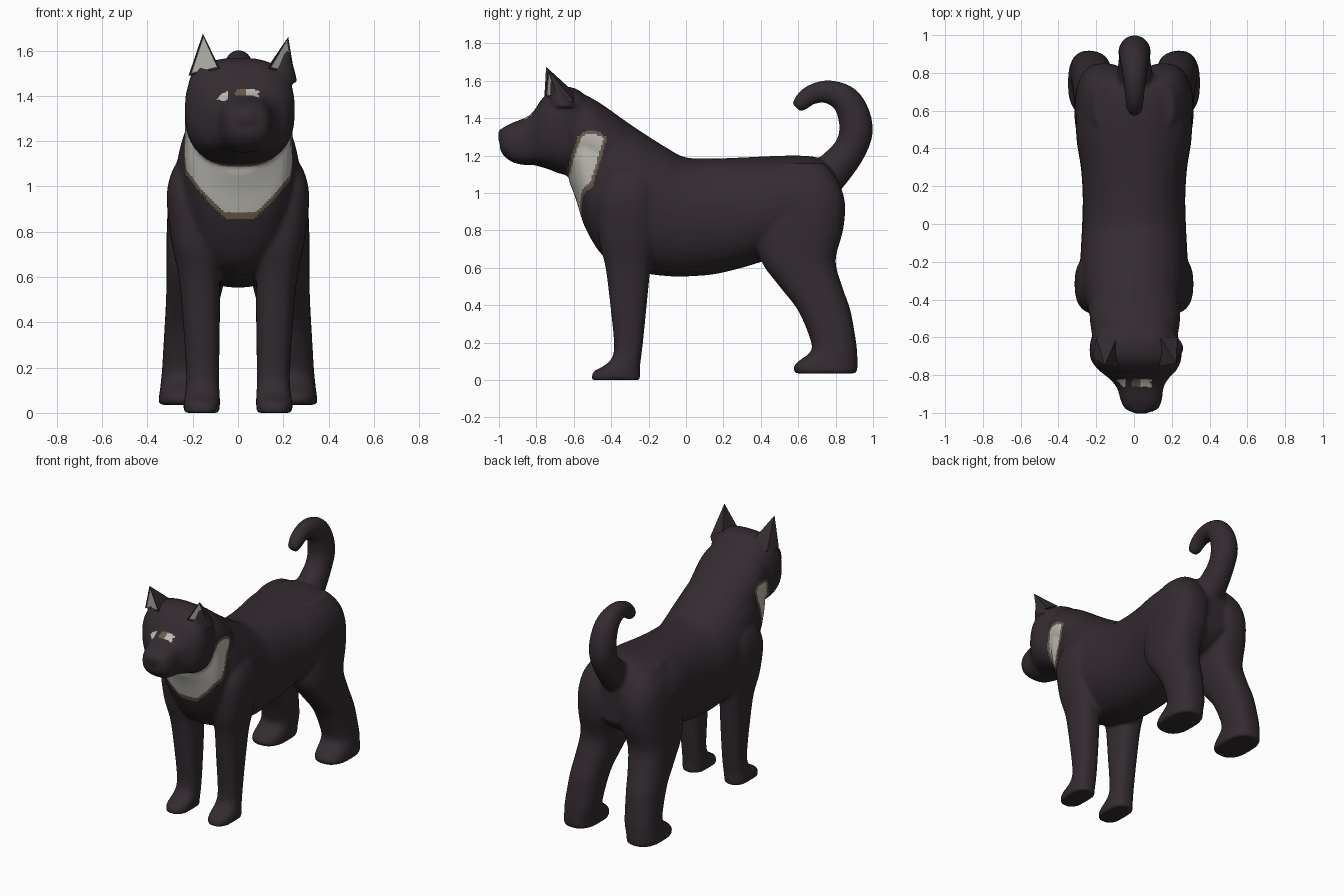
import bpy, bmesh, math
from mathutils import Vector

if "Cube" in bpy.data.objects:
    bpy.data.objects.remove(bpy.data.objects["Cube"])


def material(name, rgb):
    m = bpy.data.materials.new(name)
    m.diffuse_color = (*rgb, 1)
    m.use_nodes = True
    m.node_tree.nodes["Principled BSDF"].inputs["Base Color"].default_value = m.diffuse_color
    return m


DARK = material("dark fur", (0.033, 0.024, 0.030))
WHITE = material("pale fur", (0.50, 0.49, 0.45))
TAN = material("tan fur", (0.14, 0.11, 0.075))


def smooth_stations(rows, steps=4):
    """Catmull-Rom interpolation of station rows."""
    out = []
    for i in range(len(rows) - 1):
        p = [rows[max(i - 1, 0)], rows[i], rows[i + 1], rows[min(i + 2, len(rows) - 1)]]
        for s in range(steps):
            t = s / steps
            out.append([0.5 * (2 * b + (c - a) * t + (2 * a - 5 * b + 4 * c - d) * t * t
                               + (3 * b - a - 3 * c + d) * t ** 3) for a, b, c, d in zip(*p)])
    return out + [list(rows[-1])]


def loft(bm, rings, power=2.0, sides=32):
    """Skin closed superellipse rings given as (centre, u axis, v axis)."""
    loops = []
    for c, u, v in rings:
        loop = []
        for k in range(sides):
            a = 2 * math.pi * k / sides
            cs, sn = math.cos(a), math.sin(a)
            loop.append(bm.verts.new(Vector(c)
                        + Vector(u) * math.copysign(abs(cs) ** (2 / power), cs)
                        + Vector(v) * math.copysign(abs(sn) ** (2 / power), sn)))
        loops.append(loop)
    for a, b in zip(loops, loops[1:]):
        for k in range(sides):
            j = (k + 1) % sides
            bm.faces.new((a[k], a[j], b[j], b[k]))
    bm.faces.new(loops[0])
    bm.faces.new(loops[-1])


def along_y(bm, rows, power):
    """Rows: y, x centre, top, bottom, half width."""
    loft(bm, [((x, y, (t + b) / 2), (w, 0, 0), (0, 0, (t - b) / 2))
              for y, x, t, b, w in smooth_stations(rows)], power)


def leg(bm, rows, power=2.5):
    """Rows: z, front y, back y, inner x, outer x; built on both sides."""
    for s in (-1, 1):
        loft(bm, [((s * (xi + xo) / 2, (f + b) / 2, z), ((xo - xi) / 2, 0, 0), (0, (b - f) / 2, 0))
                  for z, f, b, xi, xo in smooth_stations(rows)], power)


bm = bmesh.new()
# torso
along_y(bm, [(-.625, .005, 1.48, 1.06, .15), (-.59, .005, 1.54, .97, .20), (-.55, .005, 1.53, .84, .225),
             (-.5, .003, 1.505, .74, .235), (-.45, 0, 1.475, .67, .245), (-.38, 0, 1.425, .62, .27),
             (-.25, 0, 1.335, .575, .285), (-.1, 0, 1.24, .555, .28), (0, 0, 1.19, .553, .275),
             (.15, 0, 1.185, .565, .272), (.3, 0, 1.19, .60, .282), (.45, 0, 1.197, .645, .305),
             (.6, 0, 1.2, .68, .305), (.7, 0, 1.19, .70, .27), (.78, 0, 1.15, .75, .2),
             (.825, 0, 1.04, .80, .12)], 2.2)
# thick neck
along_y(bm, [(-.6, .005, 1.55, 1.10, .225), (-.5, .005, 1.505, 1.10, .24), (-.4, .003, 1.44, 1.02, .235),
             (-.28, 0, 1.35, 1.0, .21), (-.15, 0, 1.26, .95, .17)], 2.1)
# head and muzzle, turned slightly to one side
along_y(bm, [(-.48, .005, 1.46, 1.17, .15), (-.56, .005, 1.54, 1.12, .21), (-.62, .005, 1.567, 1.095, .235),
             (-.68, .008, 1.565, 1.105, .243), (-.73, .012, 1.545, 1.125, .235), (-.78, .02, 1.49, 1.14, .20),
             (-.82, .026, 1.43, 1.15, .155), (-.87, .033, 1.398, 1.15, .122), (-.93, .038, 1.375, 1.165, .11),
             (-.975, .04, 1.35, 1.20, .09), (-.995, .04, 1.325, 1.235, .055)], 2.6)
# nose
along_y(bm, [(-.94, .037, 1.34, 1.26, .05), (-.985, .037, 1.345, 1.265, .055),
             (-1.004, .037, 1.33, 1.28, .035)], 2.2)
# mounds behind the ears
for xb, xt in ((-.145, -.153), (.19, .212)):
    loft(bm, [((xb + (xt - xb) * t, -.655 - .06 * t, 1.46 + .16 * t), (.062 * (1 - t) + .012, 0, 0),
               (0, .06 * (1 - t) + .012, 0)) for t in (0, .25, .5, .75, 1)])
# front legs with paws
leg(bm, [(1.14, -.38, -.22, .12, .24), (1.07, -.43, -.18, .10, .29), (.95, -.475, -.16, .08, .315),
         (.75, -.465, -.17, .08, .293), (.6, -.43, -.19, .08, .262), (.4, -.405, -.21, .08, .243),
         (.2, -.385, -.23, .083, .23), (.12, -.395, -.24, .083, .23), (.075, -.44, -.245, .08, .235),
         (.045, -.495, -.245, .08, .24), (0, -.507, -.245, .08, .24)])
# hind legs with paws
leg(bm, [(1.16, .50, .74, .06, .21), (1.07, .44, .81, .03, .275), (.95, .40, .85, .005, .305),
         (.8, .38, .84, .01, .315), (.64, .40, .80, .045, .315), (.5, .50, .835, .08, .318),
         (.37, .60, .88, .105, .325), (.2, .67, .91, .12, .335), (.145, .66, .915, .125, .34),
         (.1, .60, .918, .13, .345), (.065, .572, .918, .13, .35), (.035, .585, .91, .13, .35)])
# curled tail
path = smooth_stations([(.72, 1.06, .11), (.785, 1.12, .10), (.875, 1.23, .088), (.91, 1.35, .09),
                        (.865, 1.485, .08), (.765, 1.54, .063), (.67, 1.525, .053), (.615, 1.48, .045),
                        (.59, 1.455, .03)])
rings = []
for i, (y, z, r) in enumerate(path):
    a, b = path[max(i - 1, 0)], path[min(i + 1, len(path) - 1)]
    d = Vector((0, b[0] - a[0], b[1] - a[1])).normalized()
    rings.append(((0.003, y, z), (r * .95, 0, 0), (0, -d.z * r, d.y * r)))
loft(bm, rings)
bmesh.ops.recalc_face_normals(bm, faces=bm.faces)

# fuse the parts into one smooth skin
raw = bpy.data.meshes.new("raw_skin")
bm.to_mesh(raw)
bm.free()
body = bpy.data.objects.new("dog_body", raw)
bpy.context.collection.objects.link(body)
rem = body.modifiers.new("fuse", 'REMESH')
rem.mode = 'VOXEL'
rem.voxel_size = 0.01
soft = body.modifiers.new("soften", 'SMOOTH')
soft.factor = 0.5
soft.iterations = 12
skin = bpy.data.meshes.new_from_object(body.evaluated_get(bpy.context.evaluated_depsgraph_get()))
body.modifiers.clear()
body.data = skin
skin.materials.clear()
for m in (DARK, WHITE, TAN):
    skin.materials.append(m)

# chest bib with a tan rim, and pale slits at the eyes
for p in skin.polygons:
    x, y, z = p.center
    top = 1.335 - 6 * (y + .505) ** 2
    bib = min((z - .82 - 1.6 * abs(x - .01) ** 1.35) * .8, -.42 - .30 * (1.3 - z) - y,
              top - z, y + .645 - (z - 1.1) * .33)
    slit = y > -.862 and y < -.822 and z > 1.38
    p.material_index = 0
    if bib > 0:
        p.material_index = 1 if bib > .018 and z > .865 else 2
    elif slit and -.01 < x < .09:
        p.material_index = 1 if x > .035 else 2
    elif slit and -.09 < x < -.045:
        p.material_index = 1
    p.use_smooth = True


# ears: pointed shells with a pale hollow in front
def ear(name, outer, inner, back_in, back_out, tip):
    b = bmesh.new()
    base = [b.verts.new(v) for v in (outer, inner, back_in, back_out)]
    t = b.verts.new(tip)
    front = b.faces.new((base[0], base[1], t))
    for i in (1, 2, 3):
        b.faces.new((base[i], base[(i + 1) % 4], t))
    b.faces.new(base[::-1])
    bmesh.ops.recalc_face_normals(b, faces=b.faces)
    bmesh.ops.inset_region(b, faces=[front], thickness=.009)
    for f in bmesh.ops.inset_region(b, faces=[front], thickness=.006, depth=-.004)["faces"]:
        f.material_index = 2
    front.material_index = 1
    me = bpy.data.meshes.new(name)
    b.to_mesh(me)
    b.free()
    for m in (DARK, WHITE, TAN):
        me.materials.append(m)
    ob = bpy.data.objects.new(name, me)
    bpy.context.collection.objects.link(ob)


ear("ear_left", (-.218, -.705, 1.49), (-.08, -.757, 1.52), (-.09, -.60, 1.54), (-.20, -.60, 1.49),
    (-.155, -.748, 1.675))
ear("ear_right", (.25, -.68, 1.49), (.135, -.753, 1.52), (.14, -.60, 1.54), (.23, -.60, 1.49),
    (.222, -.738, 1.66))
